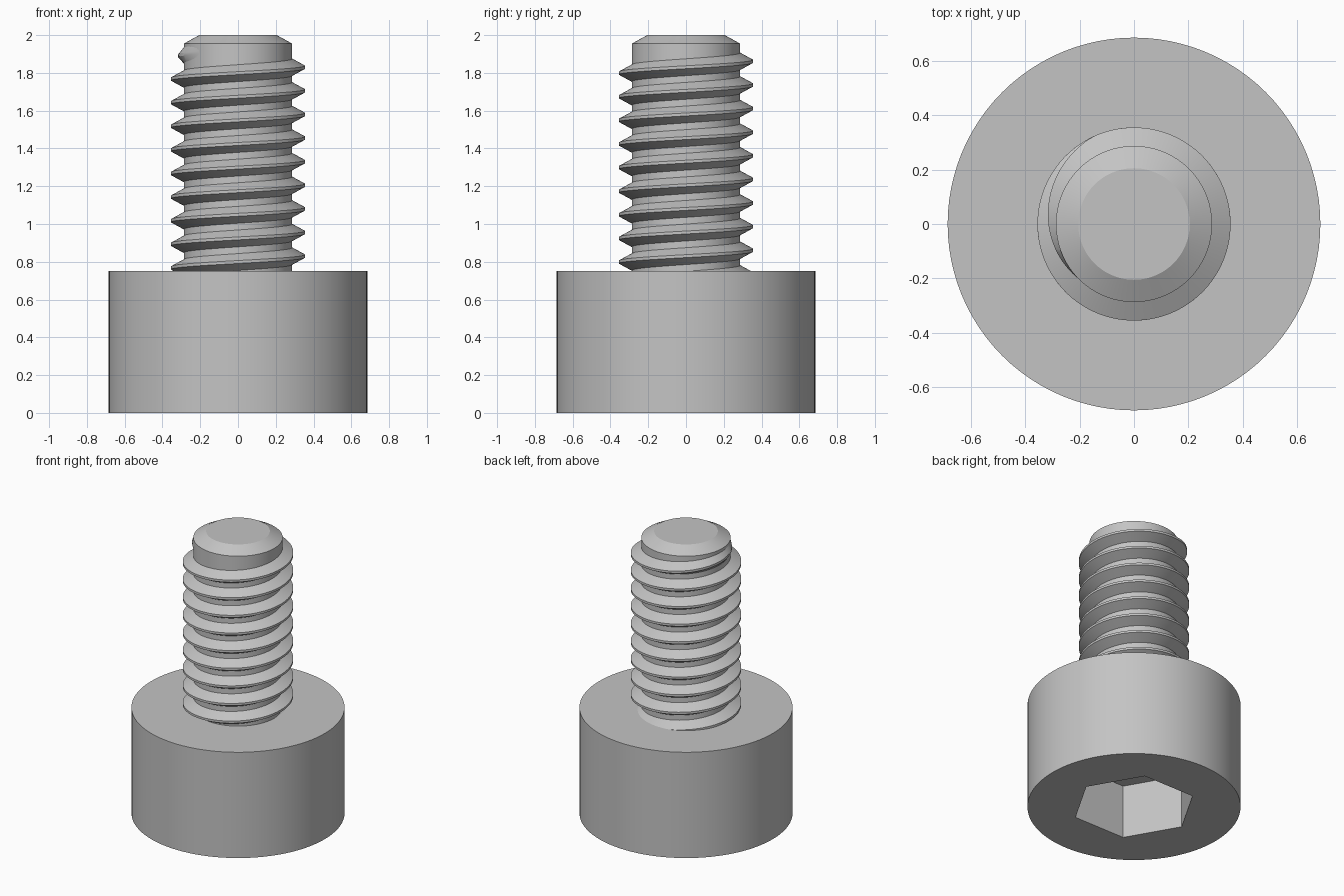
import bpy
import bmesh
from math import sin, cos, pi, radians

SEGMENTS = 96
HEAD_RADIUS, HEAD_TOP = 0.685, 0.75
SOCKET_RADIUS, SOCKET_DEPTH = 0.40, 0.38
CORE_RADIUS, CREST_RADIUS = 0.287, 0.355
PITCH = 0.125

if "Cube" in bpy.data.objects:
    bpy.data.objects.remove(bpy.data.objects["Cube"], do_unlink=True)

steel = bpy.data.materials.new("grey_steel")
steel.use_nodes = True
steel.diffuse_color = (0.55, 0.55, 0.55, 1)
steel.node_tree.nodes["Principled BSDF"].inputs["Base Color"].default_value = steel.diffuse_color


def round_radius(radius, angle):
    return radius


def hex_radius(radius, angle):
    """Outline of a hexagon with a corner on the x axis."""
    return radius * cos(pi / 6) / cos(angle % (pi / 3) - pi / 6)


def skin(name, rings, closed):
    """Join successive point rings with quads and cap both ends."""
    bm = bmesh.new()
    loops = [[bm.verts.new(p) for p in ring] for ring in rings]
    count = len(loops[0])
    for a, b in zip(loops, loops[1:]):
        for i in range(count):
            j = (i + 1) % count
            bm.faces.new((a[i], a[j], b[j], b[i]))
    if closed:
        bm.faces.new(loops[0])
        bm.faces.new(loops[-1])
    bmesh.ops.recalc_face_normals(bm, faces=bm.faces)
    mesh = bpy.data.meshes.new(name)
    bm.to_mesh(mesh)
    bm.free()
    mesh.materials.append(steel)
    obj = bpy.data.objects.new(name, mesh)
    bpy.context.collection.objects.link(obj)
    bpy.ops.object.select_all(action="DESELECT")
    obj.select_set(True)
    bpy.context.view_layer.objects.active = obj
    bpy.ops.object.shade_smooth_by_angle(angle=radians(25))
    return obj


def ring(radius, z, outline=round_radius):
    angles = [2 * pi * i / SEGMENTS for i in range(SEGMENTS)]
    return [(outline(radius, a) * cos(a), outline(radius, a) * sin(a), z) for a in angles]


# Cylindrical head with a hexagonal socket in its underside
skin("head", [
    ring(SOCKET_RADIUS, SOCKET_DEPTH, hex_radius),
    ring(SOCKET_RADIUS, 0, hex_radius),
    ring(HEAD_RADIUS, 0),
    ring(HEAD_RADIUS, HEAD_TOP),
], True)

# Shank with a chamfered tip
skin("shank", [
    ring(CORE_RADIUS, HEAD_TOP - 0.05),
    ring(CORE_RADIUS, 1.955),
    ring(0.205, 2),
], True)

# Right-handed thread ridge, rooted in the head and fading out near the tip
START, FADE, END = -1.25, 8.32, 8.64
CREST_Z = 0.83
base_half, crest_half = PITCH * 3 / 8, PITCH / 16
root = CORE_RADIUS - 0.004
steps = round((END - START) * SEGMENTS)
sections = []
for s in range(steps + 1):
    turn = START + (END - START) * s / steps
    height = min(1, (END - turn) / (END - FADE))
    crest = root + (CREST_RADIUS - root) * height
    a, z = 2 * pi * turn, CREST_Z + PITCH * turn
    profile = [(root, -base_half), (crest, -crest_half), (crest, crest_half), (root, base_half)]
    sections.append([(r * cos(a), r * sin(a), z + dz) for r, dz in profile])
skin("thread", sections, True)
